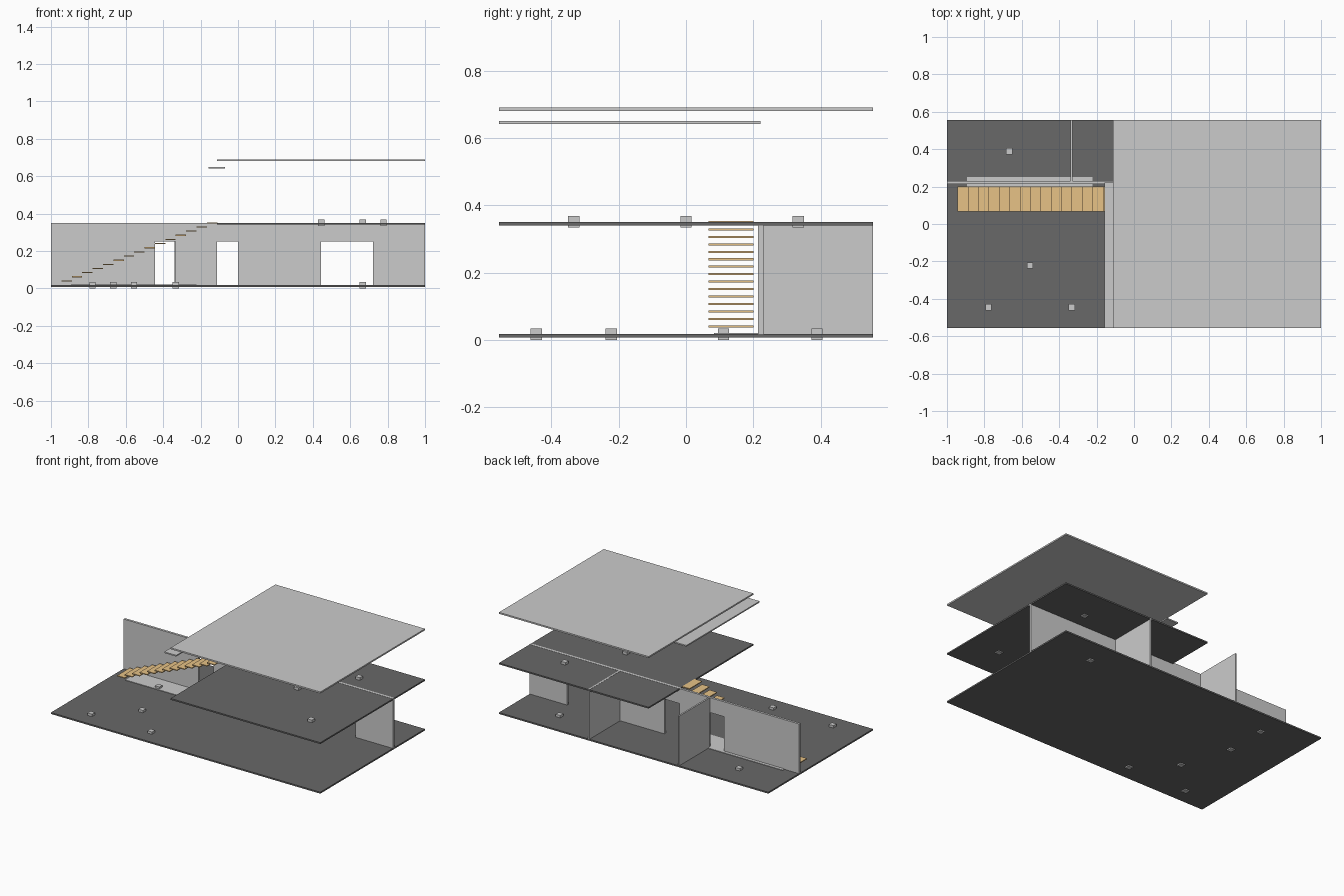
import bpy, bmesh

if "Cube" in bpy.data.objects:
    bpy.data.objects.remove(bpy.data.objects["Cube"])

U = 1 / 9          # one metre in model units
Z0 = 0.0167        # ground floor level
Z1 = 0.35          # upper floor level


def material(name, rgb):
    m = bpy.data.materials.new(name)
    m.diffuse_color = (*rgb, 1)
    m.use_nodes = True
    m.node_tree.nodes["Principled BSDF"].inputs["Base Color"].default_value = m.diffuse_color
    return m


DARK = material("dark_floor", (0.14, 0.14, 0.14))
WOOD = material("light_wood", (0.80, 0.54, 0.24))
PALE = material("pale_mat", (0.84, 0.84, 0.81))


def finish(name, bm, mat=None):
    bmesh.ops.recalc_face_normals(bm, faces=bm.faces)
    mesh = bpy.data.meshes.new(name)
    bm.to_mesh(mesh)
    bm.free()
    ob = bpy.data.objects.new(name, mesh)
    bpy.context.collection.objects.link(ob)
    if mat:
        mesh.materials.append(mat)
    return ob


def box(name, x, y, z, mat=None):
    """Box from (min, max) ranges on each axis."""
    bm = bmesh.new()
    bmesh.ops.create_cube(bm, size=1)
    for v in bm.verts:
        v.co = [r[0] if c < 0 else r[1] for c, r in zip(v.co, (x, y, z))]
    return finish(name, bm, mat)


def wall_with_doors(name, x, y, z, doors, head):
    """Outline with door notches, extruded through the wall thickness."""
    pts = [(x[0], z[1]), (x[0], z[0])]
    for a, b in doors:
        pts += [(a, z[0]), (a, head), (b, head), (b, z[0])]
    pts += [(x[1], z[0]), (x[1], z[1])]
    bm = bmesh.new()
    face = bm.faces.new([bm.verts.new((px, y[0], pz)) for px, pz in pts])
    ext = bmesh.ops.extrude_face_region(bm, geom=[face])
    moved = [e for e in ext["geom"] if isinstance(e, bmesh.types.BMVert)]
    bmesh.ops.translate(bm, verts=moved, vec=(0, y[1] - y[0], 0))
    return finish(name, bm)


D = 5 * U          # half depth of the building

# Floor slabs and roof
box("ground_floor", (-1, 1), (-D, D), (0.0075, 0.0175), DARK)
box("upper_floor", (-U, 1), (-D, D), (0.3405, Z1), DARK)
box("roof", (-U, 1), (-D, D), (0.680, 0.690))
box("eave_panel", (-0.158, -0.07), (-D, 0.222), (0.6415, 0.650))

# Long wall with three openings, and two cross walls behind it
WALL_TOP = Z1 + 0.001
wall_with_doors("long_wall", (-1, 1), (0.214, 0.230), (Z0, WALL_TOP),
                [(-4 * U, -3 * U), (-U, 0), (4 * U, 6.5 * U)], 0.251)
for side, x in (("left", -3 * U), ("right", 3 * U)):
    box(f"cross_wall_{side}", (x - 0.0055, x + 0.0055), (0.230, D), (Z0, WALL_TOP))

# Open stair treads
for i in range(15):
    x = -0.944 + i * 0.5 * U
    z = 0.040 + i * 0.0222
    box(f"stair_tread_{i + 1}", (x, x + 0.5 * U), (0.067, 0.2),
        (z - 0.003, z + 0.003), WOOD)

# Pale mat under the stair
box("floor_mat", (-0.893, -0.222), (0.083, 0.25), (Z0, 0.021), PALE)

# Small cubes standing on each floor
H = 0.0167
ground = [(-7, -4), (-3, -4), (-5, -2), (-6, 1), (-6, 3.5), (6, 3.5)]
upper = [(4, 0), (6, 3), (7, -3)]
for level, zc, spots in (("ground", Z0, ground), ("upper", Z1 + 0.001, upper)):
    for i, (mx, my) in enumerate(spots):
        x, y = mx * U, my * U
        box(f"{level}_block_{i + 1}", (x - H, x + H), (y - H, y + H), (zc - H, zc + H))
